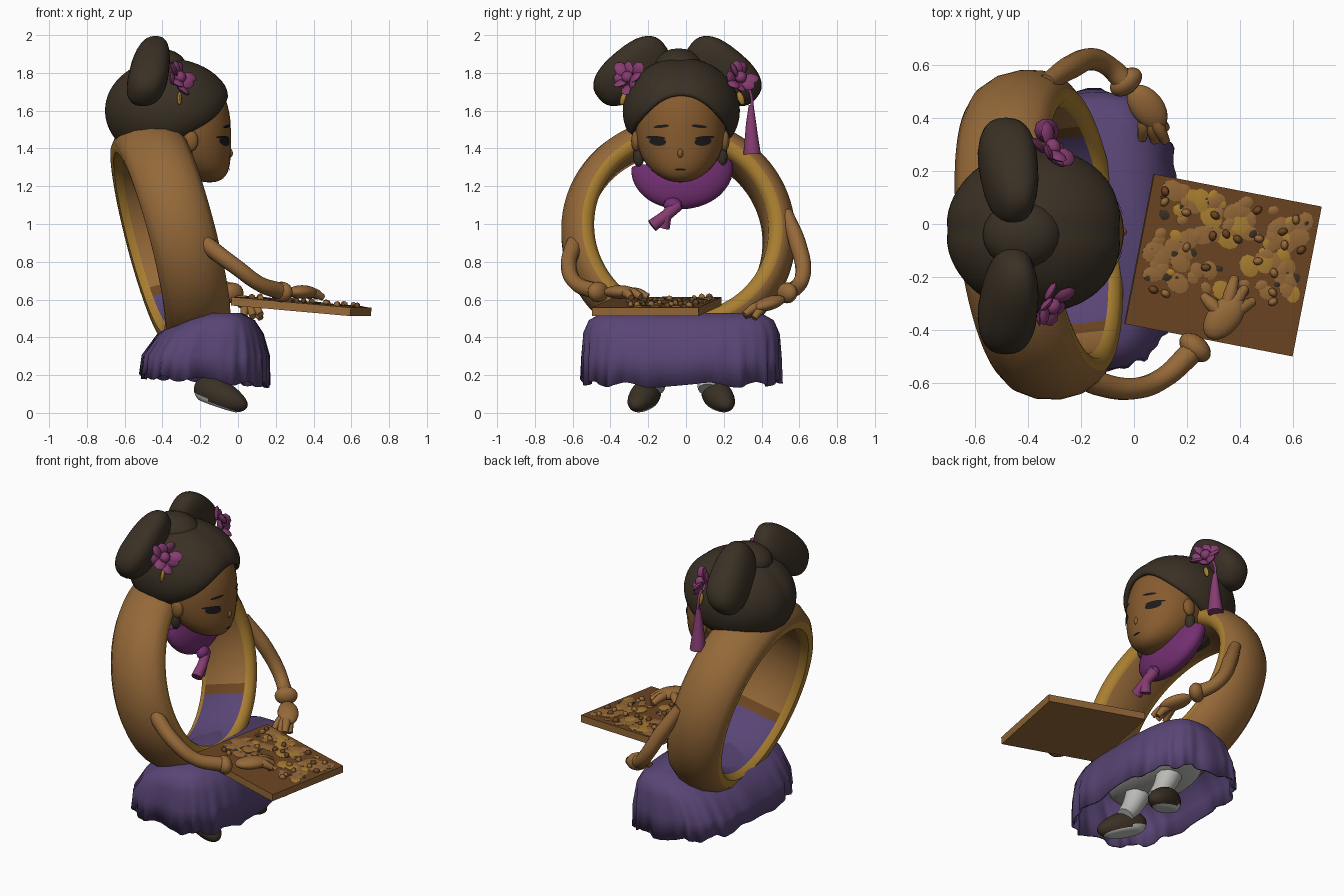
import bpy, bmesh, math, random
from mathutils import Matrix, Vector, Euler

random.seed(4)
if "Cube" in bpy.data.objects:
    bpy.data.objects.remove(bpy.data.objects["Cube"])

def material(name, *rgb):
    m = bpy.data.materials.new(name)
    m.use_nodes = True
    m.diffuse_color = (*rgb, 1)
    m.node_tree.nodes["Principled BSDF"].inputs["Base Color"].default_value = (*rgb, 1)
    return m

BROWN = material("bangle brown", 0.30, 0.14, 0.04)
SKIN = material("skin", 0.24, 0.105, 0.028)
GOLD = material("gold", 0.40, 0.21, 0.03)
DARK = material("dark hair", 0.042, 0.030, 0.018)
PURPLE = material("skirt purple", 0.10, 0.06, 0.18)
PLUM = material("scarf plum", 0.17, 0.028, 0.165)
PINK = material("flower magenta", 0.24, 0.045, 0.165)
WOOD = material("board wood", 0.15, 0.06, 0.016)
WHITE = material("white cloth", 0.5, 0.5, 0.48)
BLACK = material("eye black", 0.012, 0.010, 0.010)

def finish(name, bm, mats, smooth=50):
    bmesh.ops.recalc_face_normals(bm, faces=bm.faces)
    me = bpy.data.meshes.new(name)
    bm.to_mesh(me)
    bm.free()
    ob = bpy.data.objects.new(name, me)
    bpy.context.collection.objects.link(ob)
    for m in mats:
        me.materials.append(m)
    bpy.ops.object.select_all(action='DESELECT')
    ob.select_set(True)
    bpy.context.view_layer.objects.active = ob
    bpy.ops.object.shade_smooth_by_angle(angle=math.radians(smooth))
    return ob

def pose(loc, rot=(0, 0, 0)):
    return Matrix.Translation(loc) @ Euler([math.radians(a) for a in rot]).to_matrix().to_4x4()

def ball(name, mat, loc, size, rot=(0, 0, 0), seg=20, parent=Matrix()):
    bm = bmesh.new()
    bmesh.ops.create_uvsphere(bm, u_segments=seg, v_segments=max(4, seg // 2), radius=1)
    bm.transform(parent @ pose(loc, rot) @ Matrix.Diagonal((*size, 1)))
    return finish(name, bm, [mat])

def tube(name, mat, points, radii):
    cu = bpy.data.curves.new(name, 'CURVE')
    cu.dimensions, cu.bevel_depth, cu.bevel_resolution = '3D', 1, 3
    cu.use_fill_caps, cu.resolution_u = True, 6
    sp = cu.splines.new('BEZIER')
    sp.bezier_points.add(len(points) - 1)
    for p, co, r in zip(sp.bezier_points, points, radii):
        p.co, p.radius = co, r
        p.handle_left_type = p.handle_right_type = 'AUTO'
    ob = bpy.data.objects.new(name, cu)
    bpy.context.collection.objects.link(ob)
    cu.materials.append(mat)
    bpy.ops.object.select_all(action='DESELECT')
    ob.select_set(True)
    bpy.context.view_layer.objects.active = ob
    bpy.ops.object.convert(target='MESH')
    bpy.ops.object.shade_smooth_by_angle(angle=math.radians(50))

def loft(bm, rings, closed):
    loops = [[bm.verts.new(p) for p in ring] for ring in rings]
    pairs = list(zip(loops, loops[1:] + loops[:1]))
    faces = []
    for k, (a, b) in enumerate(pairs if closed else pairs[:-1]):
        for i in range(len(a)):
            j = (i + 1) % len(a)
            faces.append((k, bm.faces.new((a[i], a[j], b[j], b[i]))))
    return loops, faces

# Bangle body: bulging band with gold rims, cloth lining low on the inside
profile = [(-.185, .535), (-.15, .58), (-.08, .615), (0, .625), (.07, .615), (.135, .58),
           (.168, .535), (.163, .49), (.13, .465), (-.14, .465), (-.18, .49)]
bm = bmesh.new()
turn = [math.tau * i / 96 for i in range(96)]
_, faces = loft(bm, [[(a, r * math.cos(t), r * math.sin(t)) for t in turn] for a, r in profile], True)
for k, f in faces:
    z = f.calc_center_median().z
    if k == 8:
        f.material_index = 2 if z < -.31 else 3 if z < -.25 else 0
    else:
        f.material_index = int(k in (6, 7, 9, 10))
bm.transform(pose((-.35, -.04, .95), (0, -14.5, 7)))
finish("bangle_body", bm, [BROWN, GOLD, PURPLE, WOOD])

# Skirt: pleated hem, rounded lap on top
bm = bmesh.new()
rings = []
for z, cx, hx, hy, fold in [(.17, -.175, .34, .525, .014), (.3, -.17, .335, .525, .008),
                            (.42, -.145, .28, .52, .002), (.49, -.11, .2, .49, 0), (.53, -.09, .11, .42, 0)]:
    ring = []
    for i in range(128):
        t = math.tau * i / 128
        c, s = math.cos(t), math.sin(t)
        w = 1 + fold * (math.sin(17 * t) + 1.2 * math.sin(29 * t + 1))
        x = math.copysign(abs(c) ** .65, c) * hx * w
        y = math.copysign(abs(s) ** .65, s) * hy * w
        ring.append((cx + x, y - .025, z - (x * .07 if z < .2 else 0) + fold * math.sin(11 * t)))
    rings.append(ring)
loops, _ = loft(bm, rings, False)
bm.faces.new(loops[-1])
skirt = finish("skirt", bm, [PURPLE])
skirt.modifiers.new("cloth", 'SOLIDIFY').thickness = .012
ball("petticoat", WHITE, (-.19, -.025, .36), (.2, .36, .07))

# Legs and shoes with white soles
for side, s, y in (("right", -1, -.21), ("left", 1, .16)):
    ankle = y - s * .045
    tube(side + "_leg", WHITE, [(-.07, ankle, .125), (-.12, ankle, .2), (-.2, ankle, .4)], [.052, .06, .09])
    bm = bmesh.new()
    bmesh.ops.create_uvsphere(bm, u_segments=24, v_segments=16, radius=1)
    for v in bm.verts:
        v.co.z = max(v.co.z, -.72) * (1 - .2 * v.co.x)
    for f in bm.faces:
        f.material_index = int(f.calc_center_median().z < -.5)
    bm.transform(pose((-.09, y + s * .01, .09), (0, 22, s * 22)) @ Matrix.Diagonal((.16, .075, .08, 1)))
    finish(side + "_shoe", bm, [DARK, WHITE])

# Face: egg with chin pushed forward and a tall forehead
FC = Vector((-.27, -.03, 1.5))
def height(t):
    return .34 if t > 0 else .28
def chin(t):
    return .12 * t * t if t < 0 else 0
bm = bmesh.new()
bmesh.ops.create_uvsphere(bm, u_segments=36, v_segments=24, radius=1)
for v in bm.verts:
    t = v.co.z
    v.co = FC + Vector((v.co.x * .232 + chin(t), v.co.y * .238, t * height(t)))
finish("face", bm, [SKIN])

def face_point(y, z):
    t = (z - FC.z) / height(z - FC.z)
    x = FC.x + .232 * math.sqrt(max(0, 1 - t * t - (y / .238) ** 2)) + chin(t)
    return (x + .005, y + FC.y, z)

def plate(name, y, z, w, h, tilt=0):
    bm = bmesh.new()
    rim = []
    for i in range(16):
        u, v = w * math.cos(math.tau * i / 16), h * math.sin(math.tau * i / 16)
        rim.append(bm.verts.new(face_point(y + u, z + v + tilt * u)))
    mid = bm.verts.new(face_point(y, z))
    for i in range(16):
        bm.faces.new((rim[i - 1], rim[i], mid))
    finish(name, bm, [BLACK])

for side, s in (("left", 1), ("right", -1)):
    plate(side + "_eye", s * .12, 1.437, .045, .023, s * .08)
    plate(side + "_eyelash", s * .13, 1.457, .052, .009, s * .06)
    plate(side + "_eyebrow", s * .1, 1.517, .042, .008, s * -.1)
    ball(side + "_ear", SKIN, (-.25, -.03 + s * .235, 1.44), (.04, .025, .055))
    ball(side + "_earring", DARK, (-.27, -.03 + s * .22, 1.36), (.03, .03, .06), seg=12)
plate("mouth", 0, 1.288, .03, .006)
ball("nose", SKIN, (-.045, -.03, 1.375), (.018, .016, .025))

# Hair cap: shell with a peaked opening that hugs the face, parted in the middle
pole = Vector((.55, 0, -.83)).normalized()
up = Vector((.83, 0, .55)).normalized()
bm = bmesh.new()
rings = []
for k in range(27):
    ring = []
    for i in range(64):
        phi = math.tau * i / 64
        start = math.radians(57 + 17 * max(0, math.cos(phi)) ** 4)
        th = start + (math.pi - start) * k / 27
        d = pole * math.cos(th) + (up * math.cos(phi) + Vector((0, math.sin(phi), 0))) * math.sin(th)
        fit = (1 - .02 * math.exp(-(d.y / .14) ** 2)) * (1 - .04 * max(0, 1 - k / 4) ** 2)
        ring.append(Vector((d.x * .345, d.y * .31, d.z * .28)) * fit + Vector((-.365, -.025, 1.6)))
    rings.append(ring)
loops, _ = loft(bm, rings, False)
bm.faces.new(loops[-1])
hair = finish("hair_cap", bm, [DARK])
hair.modifiers.new("thickness", 'SOLIDIFY').thickness = .025
ball("hair_crown", DARK, (-.42, -.04, 1.83), (.15, .13, .1))

# Hair buns, flowers and ornaments
for side, s in (("left", 1), ("right", -1)):
    bm = bmesh.new()
    bmesh.ops.create_uvsphere(bm, u_segments=28, v_segments=18, radius=1)
    for v in bm.verts:
        x, y, z = (math.copysign(abs(c) ** .8, c) for c in v.co)
        v.co = (x * .105 * (1 + .12 * s * y), y * .225, z * .128)
    bm.transform(pose((-.47, -.045 + s * .245, 1.81), (-40 * s, 0, 0)))
    for v in bm.verts:
        v.co.x += .18 * (v.co.z - 1.81)
    finish(side + "_bun", bm, [DARK])
    spot = pose((-.32, s * .29 - .01, 1.77), (0, 65, s * 35))
    for i in range(8):
        a = math.tau * i / 8 + random.uniform(-.25, .25)
        r = random.uniform(.045, .07)
        ball(side + "_petal", PINK, (r * math.cos(a), r * math.sin(a), .015 * (i % 3)),
             (.045, .036, .014), (40 * (i % 2) - 15, -25, math.degrees(a)), 8, spot)
    ball(side + "_flower_heart", PINK, (0, 0, .02), (.035, .035, .03), seg=8, parent=spot)
    ball(side + "_gold_leaf", GOLD, (-.31, s * .31 - .02, 1.665), (.012, .018, .04), (s * 20, 0, 0), 8)
tube("tassel_cord", PINK, [(-.33, .31, 1.74), (-.33, .34, 1.7), (-.33, .345, 1.55)], [.008] * 3)
tube("tassel", PINK, [(-.33, .345, 1.63), (-.33, .345, 1.52), (-.33, .35, 1.37)], [.014, .03, .048])

# Scarf: shallow draped bowl leaning forward, with two loose tails
bm = bmesh.new()
bmesh.ops.create_uvsphere(bm, u_segments=32, v_segments=20, radius=1)
for v in bm.verts:
    v.co.z = min(v.co.z, .12 * abs(v.co.y))
bm.transform(pose((-.31, -.02, 1.29), (4, -18, 0)) @ Matrix.Diagonal((.1, .27, .22, 1)))
finish("scarf", bm, [PLUM])
ball("scarf_knot", PLUM, (-.2, -.07, 1.1), (.035, .05, .04), seg=12)
for end in [(-.17, -.18, .99), (-.19, -.12, .98)]:
    tube("scarf_tail", PINK, [(-.2, -.04, 1.1), (-.18, -.1, 1.05), end], [.03, .03, .034])

# Arms, cuffs and hands
arms = {
    "right": ([(-.26, -.55, .98), (-.14, -.6, .87), (0, -.62, .765), (.11, -.58, .685), (.22, -.48, .645)],
              (.23, -.465, .64), (.34, -.35, .64), 50,
              [(.38, -.2, .615), (.42, -.24, .615), (.45, -.29, .61), (.26, -.27, .62)]),
    "left": ([(-.33, .53, 1.06), (-.24, .59, .9), (-.15, .62, .74), (-.09, .59, .67), (-.03, .53, .64)],
             (-.03, .535, .635), (.05, .44, .58), -52,
             [(.12, .31, .52), (.08, .31, .51), (.03, .32, .51), (.12, .36, .5)]),
}
for side, (path, wrist, palm, yaw, tips) in arms.items():
    tube(side + "_arm", BROWN, path, [.035, .045, .042, .04, .045])
    ball(side + "_cuff", BROWN, wrist, (.045, .068, .055), (0, 0, yaw))
    ball(side + "_palm", BROWN, palm, (.1, .062, .036), (0, 15 if side == "left" else 0, yaw))
    for tip in tips:
        a, b = Vector(palm), Vector(tip)
        tube(side + "_finger", BROWN, [a, a.lerp(b, .6) + Vector((0, 0, .012)), b], [.026, .026, .017])

# Carved board with scattered inlays
frame = pose((.335, -.155, .563), (0, 5, -11))
bm = bmesh.new()
bmesh.ops.create_cube(bm, size=1)
bm.transform(frame @ Matrix.Diagonal((.645, .575, .045, 1)))
board = finish("board", bm, [WOOD, BROWN], 30)
for p in board.data.polygons:
    p.material_index = int(p.normal.z < .5)
for i in range(110):
    u, v = random.uniform(-.28, .28), random.uniform(-.1, .25)
    mat = (BROWN, BROWN, GOLD, BROWN, DARK)[i % 5]
    r = random.uniform(.018, .05) * (.5 if mat == DARK else 1)
    ball("inlay", mat, (u, v, .0225), (r, r * .8, .004 + .0003 * (i % 9)), (0, 0, i * 37), 10, frame)
for i in range(22):
    u, v = random.uniform(-.28, .28), random.uniform(-.22, .25)
    ball("carved_bump", (BROWN, WOOD)[i % 2], (u, v, .026), (.02, .015, .02), (0, 0, i * 50), 8, frame)
